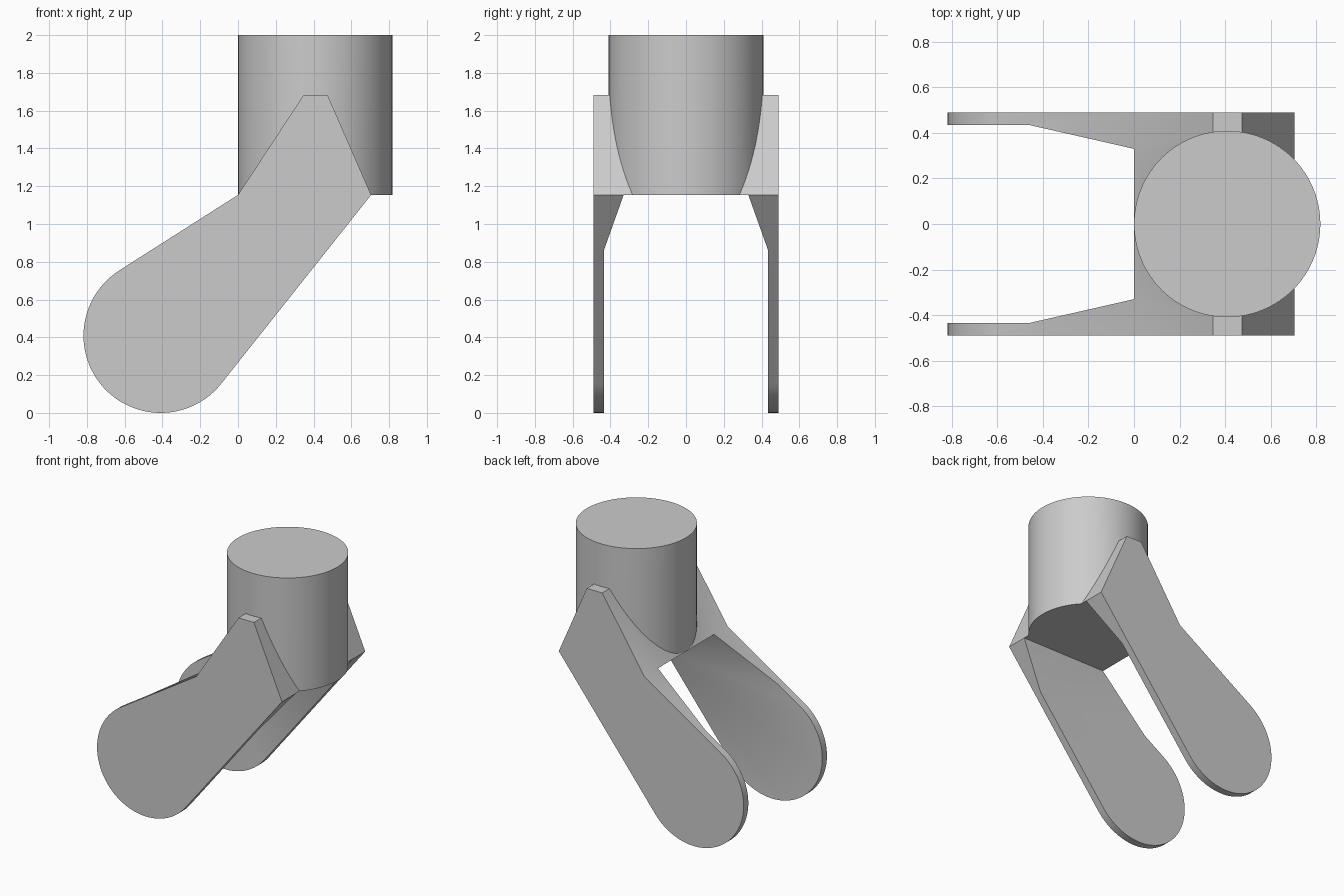
import bpy, bmesh
from math import acos, atan2, cos, sin, hypot, radians
from mathutils import Matrix

cube = bpy.data.objects.get("Cube")
if cube:
    bpy.data.objects.remove(cube, do_unlink=True)

R = 0.409            # radius of both the post and the rounded arm ends
HALF = 0.49          # half of the overall depth
SHOULDER = 1.154     # height of the underside of the post

grey = bpy.data.materials.new("plain grey")
grey.use_nodes = True
colour = (0.6, 0.6, 0.6, 1)
grey.diffuse_color = colour
grey.node_tree.nodes["Principled BSDF"].inputs["Base Color"].default_value = colour


def add_object(name, bm):
    bmesh.ops.recalc_face_normals(bm, faces=bm.faces)
    mesh = bpy.data.meshes.new(name)
    bm.to_mesh(mesh)
    bm.free()
    mesh.materials.append(grey)
    obj = bpy.data.objects.new(name, mesh)
    bpy.context.collection.objects.link(obj)
    return obj


def prism(name, start, offset):
    """Extrude a closed outline of 3D points along an offset."""
    bm = bmesh.new()
    face = bm.faces.new([bm.verts.new(p) for p in start])
    result = bmesh.ops.extrude_face_region(bm, geom=[face], use_keep_orig=True)
    moved = [v for v in result["geom"] if isinstance(v, bmesh.types.BMVert)]
    bmesh.ops.translate(bm, verts=moved, vec=offset)
    return add_object(name, bm)


def combine(target, tool, operation):
    mod = target.modifiers.new(operation, 'BOOLEAN')
    mod.operation, mod.object, mod.solver = operation, tool, 'EXACT'
    bpy.context.view_layer.objects.active = target
    bpy.ops.object.modifier_apply(modifier=mod.name)
    bpy.data.objects.remove(tool, do_unlink=True)


def tangent_angle(x, z, side):
    """Angle on the rounded end where a line from (x, z) touches it."""
    dx, dz = x + R, z - R
    return atan2(dz, dx) + side * acos(R / hypot(dx, dz))


# Side outline: peaked bracket running down into a rounded arm
bracket = [(0.705, SHOULDER), (0.474, 1.683), (0.347, 1.683), (0, SHOULDER)]
a0 = tangent_angle(0, SHOULDER, 1)
a1 = tangent_angle(0.705, SHOULDER, -1) + radians(360)
steps = 48
arc = [a0 + (a1 - a0) * i / steps for i in range(steps + 1)]
outline = bracket + [(-R + R * cos(a), R + R * sin(a)) for a in arc]
fork = prism("fork_mount", [(x, -HALF, z) for x, z in outline], (0, 2 * HALF, 0))

# Slot between the two arms, narrowing towards the post
half_slot = [(0.435, -0.2), (0.435, 0.86), (0.33, SHOULDER)]
slot = half_slot + [(-y, z) for y, z in reversed(half_slot)]
cutter = prism("slot_cutter", [(-1.2, y, z) for y, z in slot], (2.4, 0, 0))
cutter.hide_render = True
combine(fork, cutter, 'DIFFERENCE')

# Round post standing in the bracket
bm = bmesh.new()
bmesh.ops.create_cone(bm, cap_ends=True, segments=96, radius1=R, radius2=R,
                      depth=2 - SHOULDER,
                      matrix=Matrix.Translation((R, 0, 1 + SHOULDER / 2)))
post = add_object("post", bm)
post.hide_render = True
combine(fork, post, 'UNION')

# Smooth the curved walls and keep the corners crisp
bpy.ops.object.select_all(action='DESELECT')
fork.select_set(True)
bpy.context.view_layer.objects.active = fork
bpy.ops.object.shade_smooth_by_angle(angle=radians(30))
